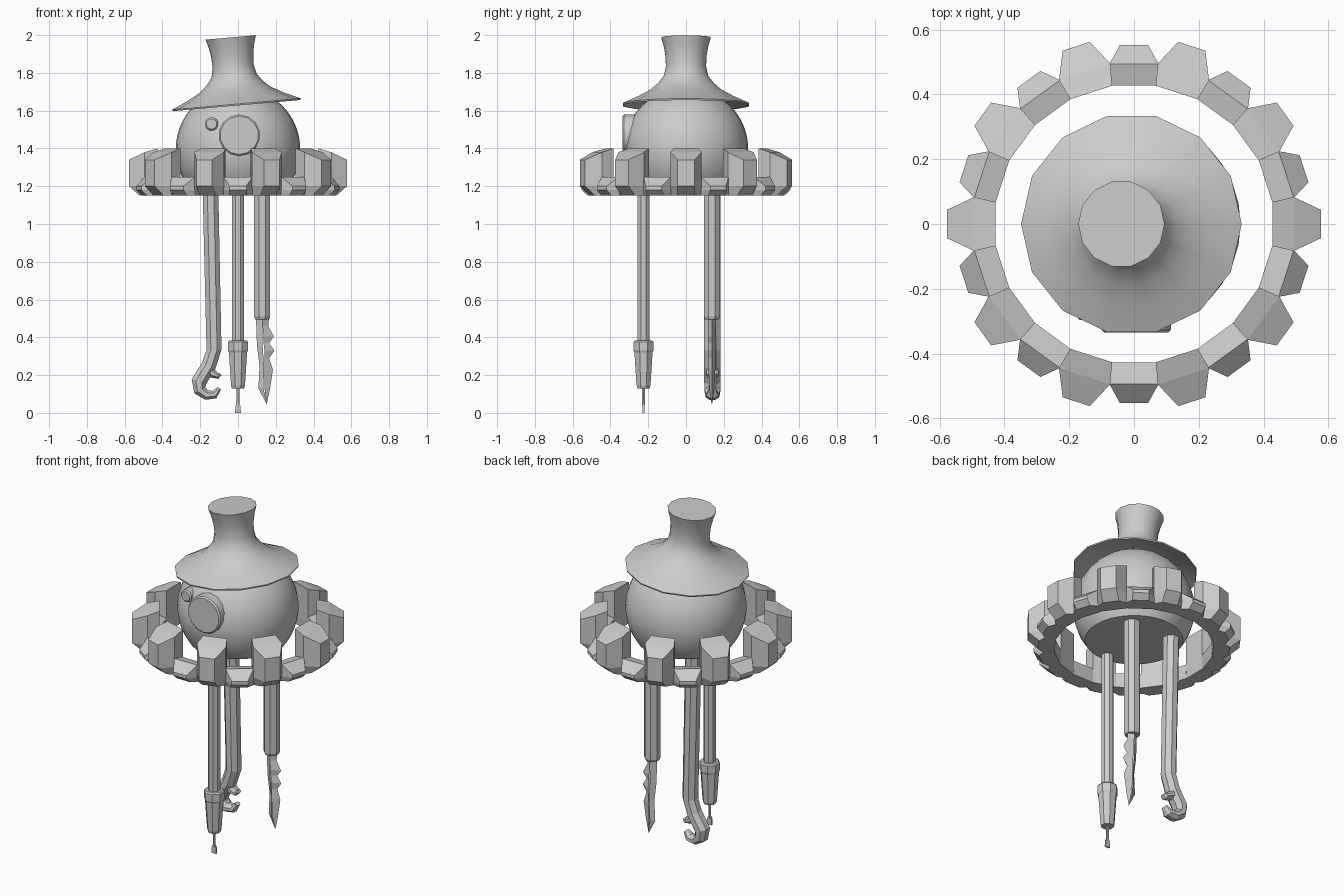
import bpy, bmesh
from math import sin, cos, pi, radians
from mathutils import Vector, Matrix

if "Cube" in bpy.data.objects:
    bpy.data.objects.remove(bpy.data.objects["Cube"])


def finish(name, bm, smooth=None):
    bmesh.ops.recalc_face_normals(bm, faces=bm.faces)
    me = bpy.data.meshes.new(name)
    bm.to_mesh(me)
    bm.free()
    ob = bpy.data.objects.new(name, me)
    bpy.context.collection.objects.link(ob)
    if smooth:
        bpy.context.view_layer.objects.active = ob
        ob.select_set(True)
        bpy.ops.object.shade_smooth_by_angle(angle=radians(smooth))
        ob.select_set(False)
    return ob


def loft(bm, rings, caps=True):
    vr = [[bm.verts.new(p) for p in r] for r in rings]
    n = len(vr[0])
    for a, b in zip(vr, vr[1:]):
        for i in range(n):
            j = (i + 1) % n
            bm.faces.new((a[i], a[j], b[j], b[i]))
    if caps:
        bm.faces.new(vr[0])
        bm.faces.new(vr[-1])
    return vr


def lathe(name, profile, n, mat=Matrix(), phase=0.0, smooth=None):
    bm = bmesh.new()
    loft(bm, [[mat @ Vector((r * cos(phase + 2 * pi * i / n), r * sin(phase + 2 * pi * i / n), z))
               for i in range(n)] for r, z in profile])
    return finish(name, bm, smooth)


def sweep(name, path, y, n=8):
    """Tube along (x, z, in-plane radius, y radius) points in a plane of constant y."""
    bm = bmesh.new()
    rings = []
    for k, (x, z, r, ry) in enumerate(path):
        a, b = path[max(k - 1, 0)], path[min(k + 1, len(path) - 1)]
        t = Vector((b[0] - a[0], 0, b[1] - a[1])).normalized()
        side = Vector((-t.z, 0, t.x))
        rings.append([Vector((x, y, z)) + side * r * cos(2 * pi * (i + .5) / n)
                      + Vector((0, ry * sin(2 * pi * (i + .5) / n), 0)) for i in range(n)])
    loft(bm, rings)
    return finish(name, bm)


# Round body, cut flat underneath
R, CZ = 0.33, 1.395
prof = [(R * cos(radians(a)), CZ + R * sin(radians(a))) for a in range(-36, 85, 8)]
lathe("body", prof + [(0.01, CZ + R)], 32, smooth=40)

# Tilted hat with a thin flared brim
tilt = Matrix.Translation((-0.008, 0, 1.635)) @ Matrix.Rotation(radians(-5), 4, 'Y')
lathe("hat", [(0.19, 0.05), (0.26, 0.022), (0.34, -0.008), (0.342, 0.0), (0.26, 0.037), (0.19, 0.075),
              (0.15, 0.11), (0.12, 0.15), (0.109, 0.2), (0.112, 0.26), (0.121, 0.31), (0.134, 0.354)],
      14, tilt, smooth=40)

# Eye lenses facing the front
for name, x, z, r, front, n in (("large_eye", 0.007, 1.47, 0.11, -0.335, 14),
                                ("small_eye", -0.14, 1.53, 0.036, -0.297, 12)):
    m = Matrix.Translation((x, 0, z)) @ Matrix.Rotation(pi / 2, 4, 'X')
    lathe(name, [(r, 0.15), (r, -front - 0.008), (r - 0.008, -front)], n, m, pi / n, smooth=30)


# Cog ring: alternating tall and short teeth
def tooth(bm, ang, tall):
    ro, wm = (0.577, 0.083) if tall else (0.552, 0.076)
    top = (1.40, 1.38, 1.34) if tall else (1.235, 1.25, 1.20)
    mid = 1.2 if tall else 1.18
    levels = [((0.43, 0.068), (0.49, 0.0776), (0.52, 0.045), (1.15,) * 3),
              ((0.427, 0.068), (0.494, wm), (ro, 0.044), (mid,) * 3),
              ((0.427, 0.068), (0.494, wm), (ro, 0.044), top)]
    rot = Matrix.Rotation(ang, 3, 'Z')
    rings = []
    for a, b, c, z in levels:
        half = [(p[0], p[1], h) for p, h in zip((a, b, c), z)]
        loop = half + [(p[0], -p[1], p[2]) for p in reversed(half)]
        rings.append([rot @ Vector(p) for p in loop])
    vr = loft(bm, rings, caps=False)
    for v in (vr[0], vr[-1]):
        bm.faces.new((v[0], v[1], v[4], v[5]))
        bm.faces.new((v[1], v[2], v[3], v[4]))


bm = bmesh.new()
for i in range(20):
    tooth(bm, i * pi / 10, i % 2 == 0)
finish("cog_ring", bm)

# Drill arm: rod, chuck and flattened bit
at_drill = Matrix.Translation((0, -0.225, 0))
lathe("drill_rod", [(0.035, 0.36), (0.035, 1.26)], 8, at_drill, pi / 8)
lathe("drill_chuck", [(0.035, 0.13), (0.04, 0.145), (0.052, 0.32), (0.057, 0.33), (0.057, 0.375), (0.05, 0.383)],
      8, at_drill, pi / 8)
lathe("drill_shaft", [(0.008, 0.04), (0.008, 0.14)], 6, at_drill)
bm = bmesh.new()
loft(bm, [[(sx * w, -0.225 + sy * 0.005, z) for sx, sy in ((1, 1), (-1, 1), (-1, -1), (1, -1))]
          for z, w in ((0, 0.015), (0.035, 0.014), (0.05, 0.008))])
finish("drill_tip", bm)

# Blade arm: rod and serrated blade, thick in the middle and sharp at the edge
at_blade = Matrix.Translation((0.128, 0.137, 0))
lathe("blade_rod", [(0.04, 0.495), (0.046, 0.51), (0.046, 1.24)], 8, at_blade, pi / 8)
outline = [(0.095, 0.51), (0.165, 0.51), (0.16, 0.46), (0.19, 0.405), (0.165, 0.37), (0.192, 0.33),
           (0.165, 0.29), (0.185, 0.23), (0.17, 0.13), (0.152, 0.045), (0.108, 0.13), (0.114, 0.25), (0.10, 0.36)]
spine = [(0.13, 0.51, 0.022), (0.13, 0.51, 0.022), (0.13, 0.46, 0.02), (0.135, 0.405, 0.02), (0.135, 0.37, 0.02),
         (0.14, 0.33, 0.02), (0.14, 0.29, 0.02), (0.14, 0.23, 0.018), (0.14, 0.13, 0.013), (0.15, 0.06, 0.004),
         (0.135, 0.13, 0.013), (0.138, 0.25, 0.018), (0.13, 0.36, 0.02)]
bm = bmesh.new()
edge = [bm.verts.new((x, 0.137, z)) for x, z in outline]
for s in (-1, 1):
    ridge = [bm.verts.new((x, 0.137 + s * t, z)) for x, z, t in spine]
    for i in range(len(edge)):
        j = (i + 1) % len(edge)
        bm.faces.new((edge[i], edge[j], ridge[j], ridge[i]))
bmesh.ops.remove_doubles(bm, verts=bm.verts, dist=0.0005)
finish("blade", bm)

# Hook arm: bent rod ending in an open claw
sweep("hook_arm", [(-0.147, 1.24, 0.045, 0.047), (-0.127, 0.335, 0.043, 0.047), (-0.155, 0.25, 0.042, 0.047),
                   (-0.207, 0.165, 0.044, 0.047), (-0.202, 0.12, 0.036, 0.045), (-0.165, 0.094, 0.028, 0.04),
                   (-0.125, 0.097, 0.024, 0.034), (-0.099, 0.13, 0.012, 0.02)], 0.14)
sweep("hook_thumb", [(-0.16, 0.235, 0.028, 0.035), (-0.13, 0.205, 0.024, 0.034),
                     (-0.105, 0.195, 0.016, 0.03), (-0.092, 0.205, 0.008, 0.02)], 0.14)
